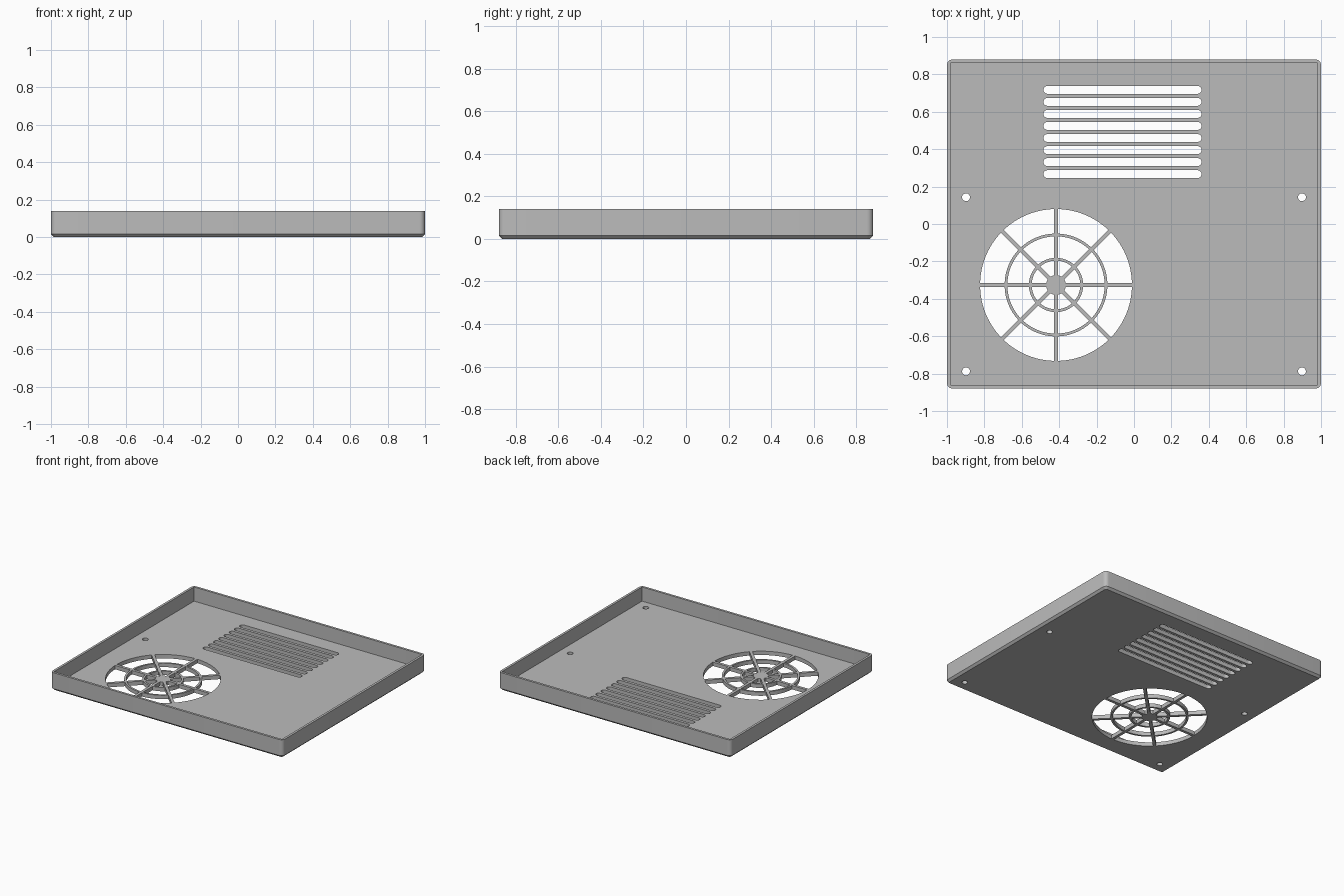
import bpy, bmesh
from math import sin, cos, asin, pi, tau, radians

if "Cube" in bpy.data.objects:
    bpy.data.objects.remove(bpy.data.objects["Cube"])

WIDTH, DEPTH, HEIGHT = 2.0, 1.76, 0.14
WALL, FLOOR, CHAMFER, CORNER = 0.018, 0.03, 0.016, 0.03

grey = bpy.data.materials.new("plain grey")
grey.use_nodes = True
colour = (0.5, 0.5, 0.5, 1)
grey.diffuse_color = colour
grey.node_tree.nodes["Principled BSDF"].inputs["Base Color"].default_value = colour


def arc(cx, cy, r, start, end, steps):
    return [(cx + r * cos(start + (end - start) * i / steps),
             cy + r * sin(start + (end - start) * i / steps)) for i in range(steps + 1)]


def rounded_rect(w, d, r, steps=6):
    pts = []
    for k, (sx, sy) in enumerate(((1, 1), (-1, 1), (-1, -1), (1, -1))):
        pts += arc(sx * (w / 2 - r), sy * (d / 2 - r), r, k * pi / 2, (k + 1) * pi / 2, steps)
    return pts


def loft(bm, sections):
    """Closed solid through a list of (outline, height) sections."""
    rings = [[bm.verts.new((x, y, z)) for x, y in pts] for pts, z in sections]
    n = len(rings[0])
    for low, high in zip(rings, rings[1:]):
        for i in range(n):
            j = (i + 1) % n
            bm.faces.new((low[i], low[j], high[j], high[i]))
    bm.faces.new(rings[0][::-1])
    bm.faces.new(rings[-1])


def make_object(name, bm):
    bmesh.ops.recalc_face_normals(bm, faces=bm.faces)
    mesh = bpy.data.meshes.new(name)
    bm.to_mesh(mesh)
    bm.free()
    mesh.materials.append(grey)
    obj = bpy.data.objects.new(name, mesh)
    bpy.context.collection.objects.link(obj)
    return obj


# Tray: chamfered base, straight walls, hollow inside
bm = bmesh.new()
inset = 2 * CHAMFER
loft(bm, [
    (rounded_rect(WIDTH - inset, DEPTH - inset, CORNER - CHAMFER), 0),
    (rounded_rect(WIDTH, DEPTH, CORNER), CHAMFER),
    (rounded_rect(WIDTH, DEPTH, CORNER), HEIGHT),
    (rounded_rect(WIDTH - 2 * WALL, DEPTH - 2 * WALL, 0.004), HEIGHT),
    (rounded_rect(WIDTH - 2 * WALL, DEPTH - 2 * WALL, 0.004), FLOOR),
])
tray = make_object("ventilated_tray", bm)

# Openings, all cut through the floor
cut = bmesh.new()


def opening(pts):
    loft(cut, [(pts, -0.05), (pts, FLOOR + 0.05)])


# Row of vent slots with round ends
SLOT_R = 0.021
for i in range(8):
    y = 0.717 - i * 0.0643
    opening(arc(0.361 - SLOT_R, y, SLOT_R, -pi / 2, pi / 2, 10)
            + arc(-0.484 + SLOT_R, y, SLOT_R, pi / 2, 3 * pi / 2, 10))

# Screw holes
for x in (-0.898, 0.898):
    for y in (0.143, -0.788):
        opening(arc(x, y, 0.021, 0, tau, 24)[:-1])

# Fan grille: three bands of openings leave the hub, rings and spokes
FAN_X, FAN_Y, SPOKE = -0.417, -0.326, 0.022
for inner, outer in ((0.053, 0.13), (0.145, 0.26), (0.275, 0.406)):
    gap_in, gap_out = asin(SPOKE / 2 / inner), asin(SPOKE / 2 / outer)
    for k in range(8):
        a, b = k * pi / 4, (k + 1) * pi / 4
        opening(arc(FAN_X, FAN_Y, outer, a + gap_out, b - gap_out, 12)
                + arc(FAN_X, FAN_Y, inner, b - gap_in, a + gap_in, 8))

cutter = make_object("opening_cutter", cut)
cutter.hide_render = True

mod = tray.modifiers.new("openings", "BOOLEAN")
mod.operation = "DIFFERENCE"
mod.solver = "EXACT"
mod.object = cutter

bpy.ops.object.select_all(action="DESELECT")
tray.select_set(True)
bpy.context.view_layer.objects.active = tray
bpy.ops.object.modifier_apply(modifier=mod.name)
bpy.data.objects.remove(cutter)
bpy.ops.object.shade_smooth_by_angle(angle=radians(30))
